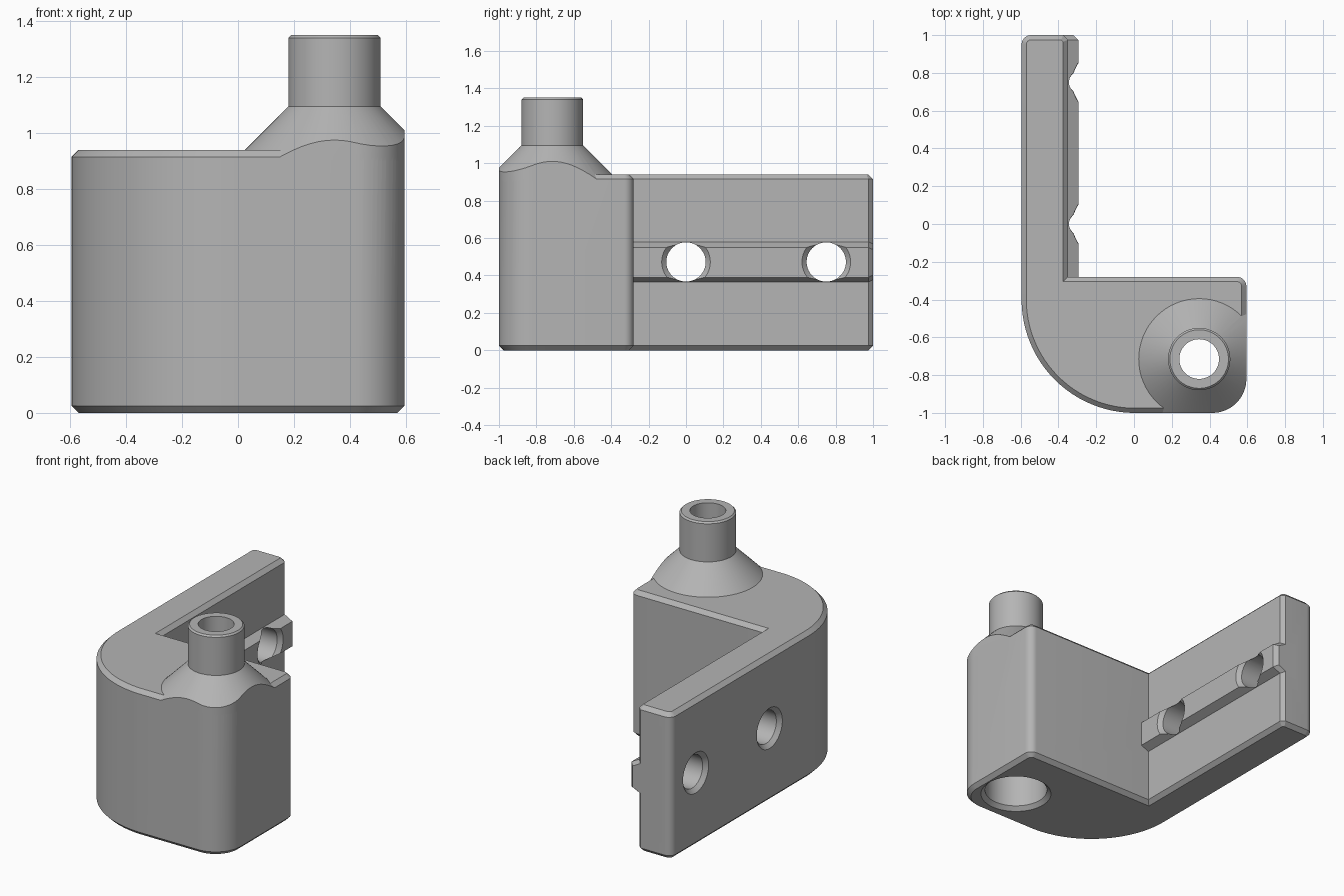
import bpy, bmesh, math
from mathutils import Matrix, Vector

cube = bpy.data.objects.get("Cube")
if cube:
    bpy.data.objects.remove(cube, do_unlink=True)

grey = bpy.data.materials.new("plain grey")
grey.use_nodes = True
grey.diffuse_color = (0.46, 0.46, 0.46, 1)
grey.node_tree.nodes["Principled BSDF"].inputs["Base Color"].default_value = (0.46, 0.46, 0.46, 1)

CH = 0.025                      # chamfer size
POST = Vector((0.345, -0.715, 0))


def loft(name, rings):
    """Closed solid through rings that have equal point counts."""
    bm = bmesh.new()
    loops = [[bm.verts.new(p) for p in ring] for ring in rings]
    n = len(loops[0])
    for a, b in zip(loops, loops[1:]):
        for i in range(n):
            j = (i + 1) % n
            bm.faces.new((a[i], a[j], b[j], b[i]))
    bm.faces.new(loops[0][::-1])
    bm.faces.new(loops[-1])
    bmesh.ops.recalc_face_normals(bm, faces=bm.faces)
    mesh = bpy.data.meshes.new(name)
    bm.to_mesh(mesh)
    bm.free()
    mesh.materials.append(grey)
    ob = bpy.data.objects.new(name, mesh)
    bpy.context.collection.objects.link(ob)
    return ob


def lathe(name, profile, matrix, n=64):
    """Round solid from (radius, height) pairs."""
    turns = [2 * math.pi * i / n for i in range(n)]
    return loft(name, [[matrix @ Vector((r * math.cos(t), r * math.sin(t), z)) for t in turns]
                       for r, z in profile])


def combine(target, tool, operation):
    mod = target.modifiers.new("combine", "BOOLEAN")
    mod.operation, mod.solver, mod.object = operation, "EXACT", tool
    bpy.context.view_layer.objects.active = target
    bpy.ops.object.modifier_apply(modifier=mod.name)
    bpy.data.objects.remove(tool, do_unlink=True)


def outline(d, z):
    """L-shaped plan, inset by d."""
    def arc(x, y, r, start, n):
        return [(x + (r - d) * math.cos(math.radians(start + 90 * i / n)),
                 y + (r - d) * math.sin(math.radians(start + 90 * i / n)), z) for i in range(n + 1)]
    k = d * 0.414
    pts = arc(-0.545, 0.95, 0.05, 90, 8)            # back outer corner
    pts += arc(0.005, -0.4, 0.6, 180, 40)           # big front corner
    pts += arc(0.415, -0.82, 0.18, 270, 16)         # front post corner
    pts += arc(0.545, -0.33, 0.05, 0, 8)            # rear post corner
    pts += [(-0.35 - d, -0.28 - d, z),              # inner corner
            (-0.35 - d, 1 - CH - k, z), (-0.35 - CH - k, 1 - d, z)]
    return pts


# L-shaped body with chamfered top and bottom rims
body = loft("corner_bracket", [outline(CH, 0), outline(0, CH), outline(0, 0.915), outline(CH, 0.94)])

# Conical shoulder trimmed to the plan of the body
shoulder = lathe("shoulder", [(0.36, 0.90), (0.165, 1.095)], Matrix.Translation(POST))
combine(shoulder, loft("trim", [outline(0, 0.85), outline(0, 1.2)]), "INTERSECT")
combine(body, shoulder, "UNION")

# Spout on top of the shoulder
spout = lathe("spout", [(0.165, 1.05), (0.165, 1.34), (0.155, 1.35)], Matrix.Translation(POST))
combine(body, spout, "UNION")


# Tapered rail along the inner face of the arm
def rail_section(y, inset, dz):
    return [(-0.45, y, 0.365 + dz), (-0.35 - inset, y, 0.365 + dz), (-0.295 - inset, y, 0.39 + dz),
            (-0.295 - inset, y, 0.55 - dz), (-0.35 - inset, y, 0.58 - dz), (-0.45, y, 0.58 - dz)]


rail = loft("rail", [rail_section(-0.33, 0, 0), rail_section(1 - CH, 0, 0), rail_section(1, CH, 0.012)])
combine(body, rail, "UNION")

# Stepped bore through the post
bore = lathe("bore", [(0.225, -0.01), (0.19, CH), (0.19, 0.895), (0.105, 0.98), (0.105, 1.4)],
             Matrix.Translation(POST))
combine(body, bore, "DIFFERENCE")

# Two screw holes, countersunk at both ends
for y in (0, 0.75):
    axis = Matrix.Translation((0, y, 0.472)) @ Matrix.Rotation(math.pi / 2, 4, "Y")
    hole = lathe("screw_hole", [(0.14, -0.605), (0.105, -0.57), (0.105, -0.32), (0.14, -0.285)], axis)
    combine(body, hole, "DIFFERENCE")

bpy.ops.object.select_all(action="DESELECT")
body.select_set(True)
bpy.context.view_layer.objects.active = body
bpy.ops.object.shade_smooth_by_angle(angle=math.radians(20))
